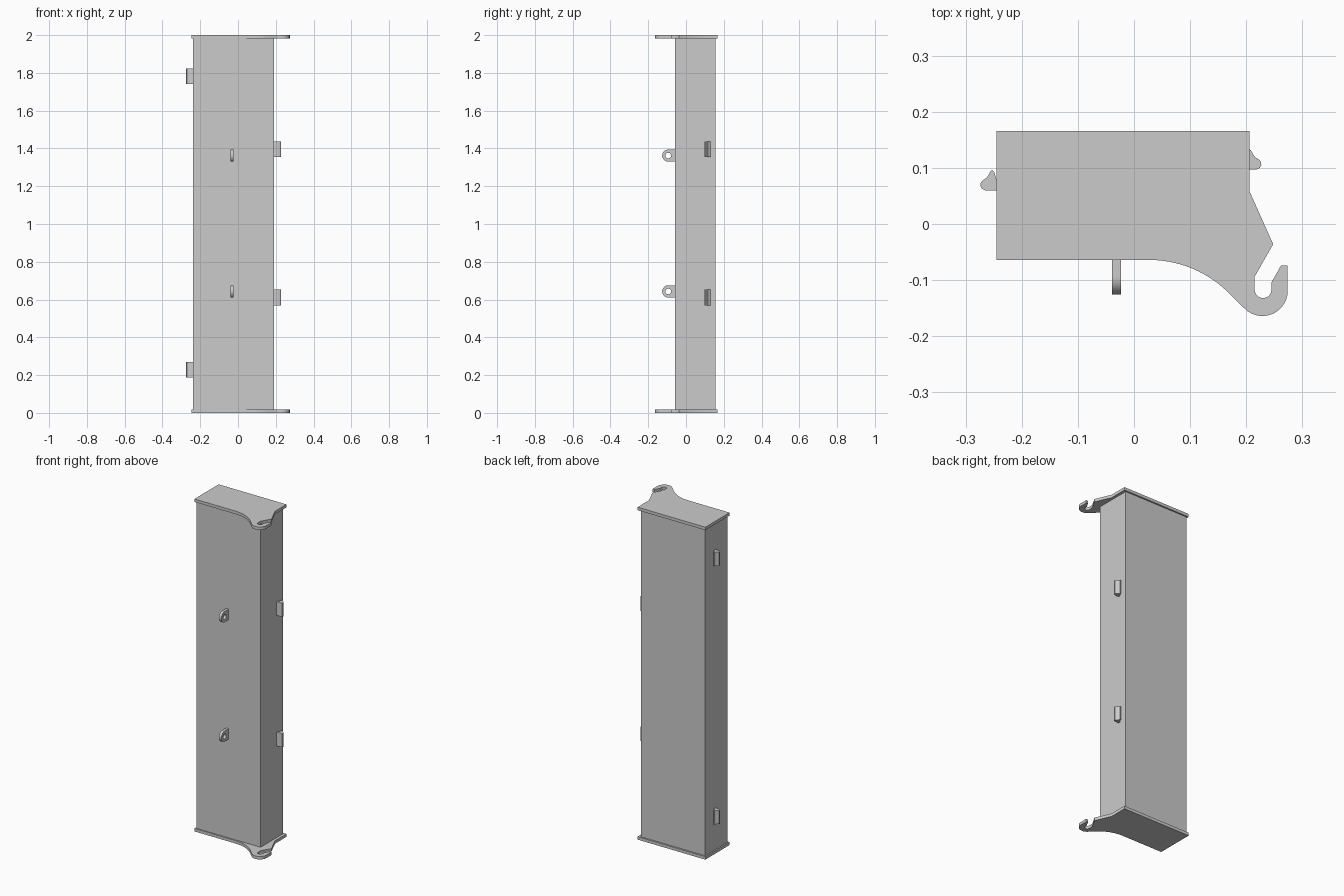
import bpy, bmesh, math
from mathutils import Matrix

cube = bpy.data.objects.get("Cube")
if cube:
    bpy.data.objects.remove(cube, do_unlink=True)


def arc(cx, cy, r, start, end, steps=14):
    """Points on a circular arc, angles in degrees."""
    angles = [math.radians(start + (end - start) * i / steps) for i in range(steps + 1)]
    return [(cx + r * math.cos(a), cy + r * math.sin(a)) for a in angles]


def prism(name, loops, thickness, matrix):
    """Extrude a flat outline (plus optional hole loops) into a welded mesh."""
    curve = bpy.data.curves.new(name + "_profile", "CURVE")
    curve.dimensions = "2D"
    curve.fill_mode = "BOTH"
    curve.extrude = thickness / 2
    for points in loops:
        spline = curve.splines.new("POLY")
        spline.points.add(len(points) - 1)
        for p, (u, v) in zip(spline.points, points):
            p.co = (u, v, 0, 1)
        spline.use_cyclic_u = True
    helper = bpy.data.objects.new(name + "_profile", curve)
    bpy.context.collection.objects.link(helper)
    bpy.context.view_layer.update()
    mesh = bpy.data.meshes.new_from_object(
        helper.evaluated_get(bpy.context.evaluated_depsgraph_get()))
    bpy.data.objects.remove(helper, do_unlink=True)
    bpy.data.curves.remove(curve)

    bm = bmesh.new()
    bm.from_mesh(mesh)
    bmesh.ops.remove_doubles(bm, verts=bm.verts, dist=0.0001)
    bm.transform(matrix)
    bmesh.ops.recalc_face_normals(bm, faces=bm.faces)
    bm.to_mesh(mesh)
    bm.free()
    mesh.name = name
    obj = bpy.data.objects.new(name, mesh)
    bpy.context.collection.objects.link(obj)
    bpy.ops.object.select_all(action="DESELECT")
    obj.select_set(True)
    bpy.context.view_layer.objects.active = obj
    bpy.ops.object.shade_smooth_by_angle(angle=math.radians(30))
    return obj


# Main box column
X0, X1, Y0, Y1 = -0.237, 0.19, -0.057, 0.157
PLATE = 0.018
prism("column", [[(X0, Y0), (X1, Y0), (X1, Y1), (X0, Y1)]],
      2 - 2 * PLATE, Matrix.Translation((0, 0, 1)))

# End plates with a flared arm ending in an open hook
plate = [(-0.245, 0.166), (-0.245, -0.064)]
plate += arc(0.027, -0.264, 0.2, 90, 45)
plate += arc(0.229, -0.119, 0.045, 225, 360)
plate += [(0.274, -0.074), (0.262, -0.074), (0.245, -0.104)]
plate += arc(0.23, -0.117, 0.015, 0, -180)
plate += [(0.215, -0.094), (0.248, -0.036), (0.206, 0.058), (0.206, 0.166)]
for name, z in (("bottom_plate", PLATE / 2), ("top_plate", 2 - PLATE / 2)):
    prism(name, [plate], PLATE, Matrix.Translation((0, 0, z)))

# Side catches: a rounded nose with a raised lip, as (outward, along y)
catch = [(-0.004, 0), (0.028, 0), (0.034, 0.003), (0.037, 0.008), (0.036, 0.014),
         (0.031, 0.019), (0.026, 0.022), (0.022, 0.028), (0.018, 0.035),
         (0.015, 0.036), (0.012, 0.033), (0.008, 0.018), (0.005, 0.012), (-0.004, 0.012)]
for side, sign, wall, y, heights in (("right", -1, X0, 0.06, (0.228, 1.782)),
                                     ("left", 1, X1, 0.097, (0.611, 1.396))):
    outline = [(wall + sign * u, y + v) for u, v in catch]
    for level, z in zip(("lower", "upper"), heights):
        prism(f"{side}_{level}_catch", [outline], 0.083, Matrix.Translation((0, 0, z)))

# Front lugs with a round eye, drawn in the y-z plane
EYE_Y, LUG_R = -0.094, 0.032
outer = [(Y0 + 0.004, LUG_R)] + arc(EYE_Y, 0, LUG_R, 90, 270, 24) + [(Y0 + 0.004, -LUG_R)]
hole = arc(EYE_Y, 0, 0.015, 0, 345, 23)
upright = Matrix(((0, 0, 1, 0), (1, 0, 0, 0), (0, 1, 0, 0), (0, 0, 0, 1)))
for level, z in (("lower", 0.643), ("upper", 1.362)):
    prism(f"front_{level}_lug", [outer, hole], 0.016,
          Matrix.Translation((-0.031, 0, z)) @ upright)
